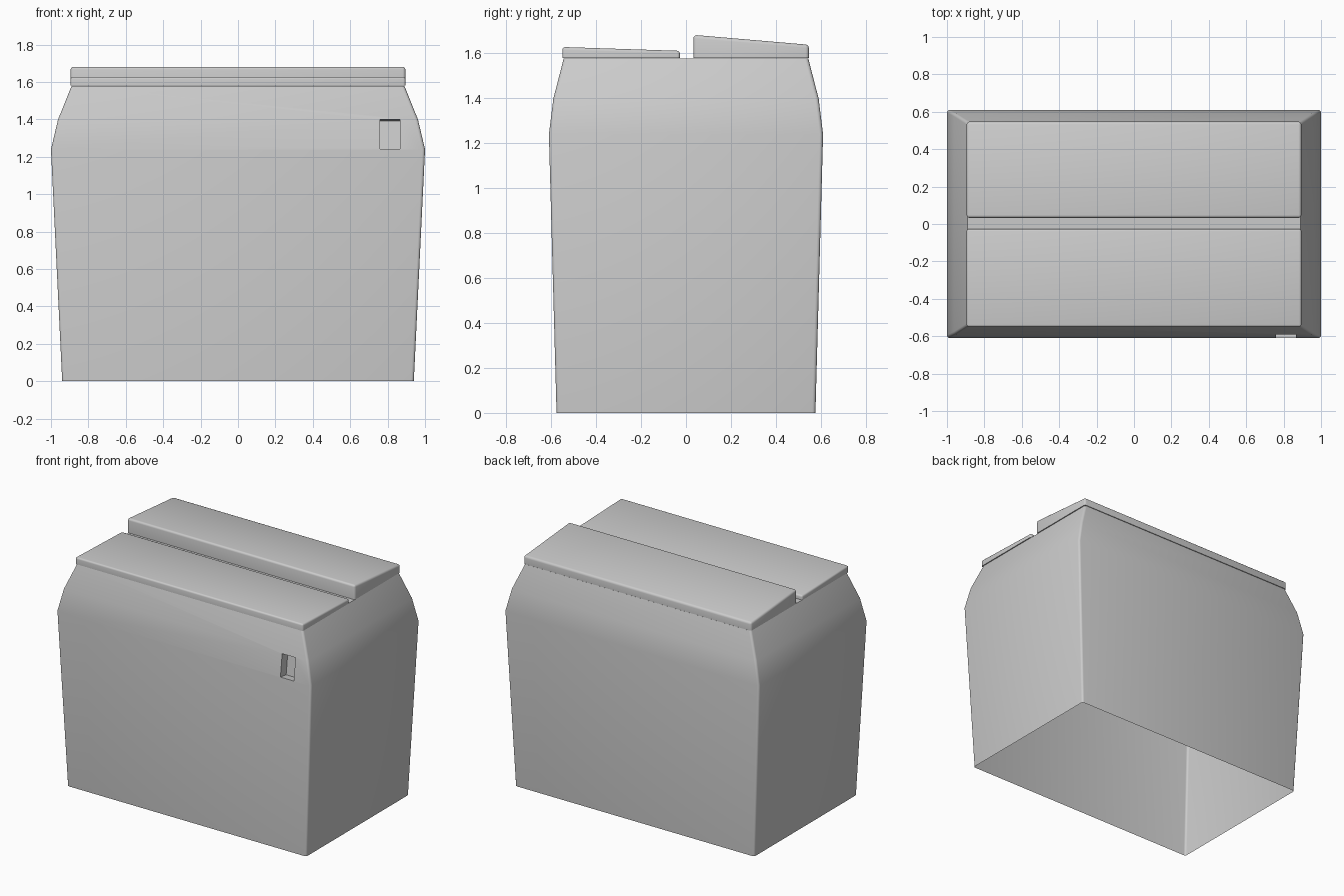
import bpy, bmesh, math
from mathutils import Matrix

if "Cube" in bpy.data.objects:
    bpy.data.objects.remove(bpy.data.objects["Cube"])


def make_object(name, bm):
    bmesh.ops.recalc_face_normals(bm, faces=bm.faces)
    mesh = bpy.data.meshes.new(name)
    bm.to_mesh(mesh)
    bm.free()
    obj = bpy.data.objects.new(name, mesh)
    bpy.context.collection.objects.link(obj)
    return obj


def activate(obj):
    bpy.ops.object.select_all(action='DESELECT')
    obj.select_set(True)
    bpy.context.view_layer.objects.active = obj


def smooth(obj, angle):
    activate(obj)
    bpy.ops.object.shade_smooth_by_angle(angle=math.radians(angle))


# Body: stacked rectangles (z, half width, half depth) with softened corners
sections = [(0, 0.94, 0.576), (1.24, 1.0, 0.61), (1.40, 0.962, 0.59), (1.578, 0.89, 0.544)]
bm = bmesh.new()
rings = [[bm.verts.new((sx * x, sy * y, z)) for sx, sy in ((-1, -1), (1, -1), (1, 1), (-1, 1))]
         for z, x, y in sections]
for low, high in zip(rings, rings[1:]):
    for i in range(4):
        j = (i + 1) % 4
        bm.faces.new((low[i], low[j], high[j], high[i]))
bm.faces.new(rings[0][::-1])
bm.faces.new(rings[-1])
corners = [e for e in bm.edges if abs(e.verts[0].co.z - e.verts[1].co.z) > 0.01]
bmesh.ops.bevel(bm, geom=corners, offset=0.015, segments=3, profile=0.5, affect='EDGES')
body = make_object("body", bm)

# Handle recess: tilted box cut into the front
bm = bmesh.new()
tilt = Matrix.Rotation(-math.atan2(0.02, 0.16), 4, 'X')
bmesh.ops.create_cube(bm, size=1, matrix=Matrix.Translation((0.813, -0.60, 1.32)) @ tilt
                      @ Matrix.Diagonal((0.105, 0.13, 0.16, 1)))
cutter = make_object("recess_cutter", bm)
cutter.hide_render = True
cut = body.modifiers.new("recess", 'BOOLEAN')
cut.object = cutter
cut.operation = 'DIFFERENCE'
cut.solver = 'EXACT'
activate(body)
bpy.ops.object.modifier_apply(modifier=cut.name)
bpy.data.objects.remove(cutter)

# Open the underside
bm = bmesh.new()
bm.from_mesh(body.data)
bottom = [f for f in bm.faces if f.calc_center_median().z < 0.001]
bmesh.ops.delete(bm, geom=bottom, context='FACES')
bm.to_mesh(body.data)
bm.free()
smooth(body, 35)


# Lids: sloped slabs with rounded upper and upright edges
def lid(name, y0, y1, top0, top1, radius):
    base, half = 1.58, 0.895
    bm = bmesh.new()
    profile = [(y0, base), (y1, base), (y1, top1), (y0, top0)]
    face = bm.faces.new([bm.verts.new((-half, y, z)) for y, z in profile])
    new = bmesh.ops.extrude_face_region(bm, geom=[face])["geom"]
    bmesh.ops.translate(bm, vec=(2 * half, 0, 0),
                        verts=[v for v in new if isinstance(v, bmesh.types.BMVert)])
    edges = [e for e in bm.edges if max(v.co.z for v in e.verts) > base + 0.001]
    bmesh.ops.recalc_face_normals(bm, faces=bm.faces)
    bmesh.ops.bevel(bm, geom=edges, offset=radius, segments=3, profile=0.5, affect='EDGES')
    smooth(make_object(name, bm), 40)


lid("front_lid", -0.55, -0.027, 1.628, 1.611, 0.012)
lid("back_lid", 0.033, 0.547, 1.682, 1.638, 0.015)
